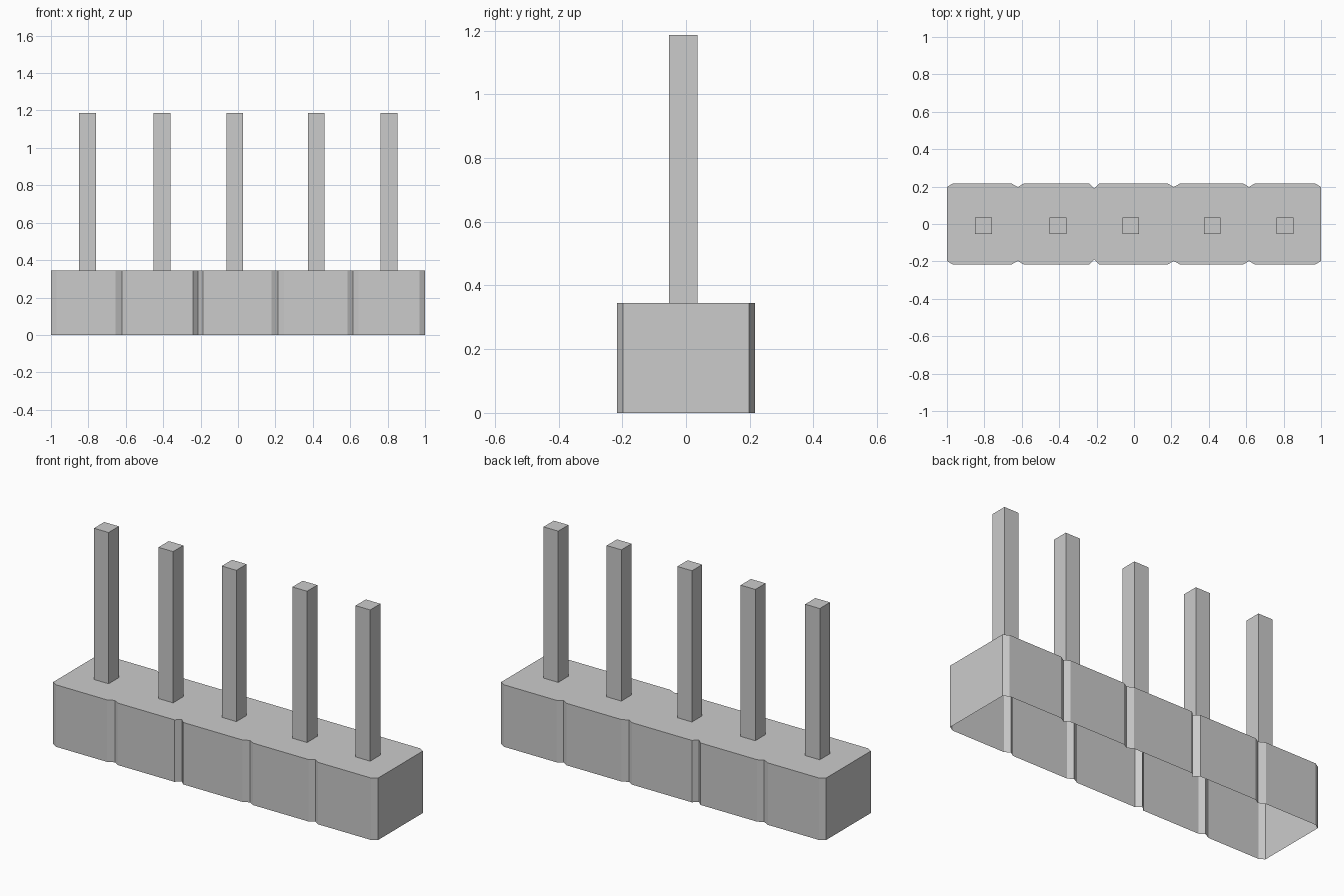
import bpy, bmesh

if "Cube" in bpy.data.objects:
    bpy.data.objects.remove(bpy.data.objects["Cube"])

BODY_H, PIN_TOP = 0.345, 1.187
HALF_W, END_W = 0.216, 0.198
PIN_SIZE, PIN_Y = 0.09, -0.009


def extruded(name, outline, z0, z1):
    """Vertical walls and a top cap over an outline; underside left open."""
    bm = bmesh.new()
    low = [bm.verts.new((x, y, z0)) for x, y in outline]
    high = [bm.verts.new((x, y, z1)) for x, y in outline]
    n = len(outline)
    for i in range(n):
        j = (i + 1) % n
        bm.faces.new((low[i], low[j], high[j], high[i]))
    bm.faces.new(high)
    mesh = bpy.data.meshes.new(name)
    bm.to_mesh(mesh)
    bm.free()
    obj = bpy.data.objects.new(name, mesh)
    bpy.context.collection.objects.link(obj)
    return obj


# Housing: one long shell with V grooves between the five segments
grooves = [(-0.655, -0.62, -0.59, END_W), (-0.24, -0.213, -0.187, 0.19),
           (0.18, 0.213, 0.245, END_W), (0.585, 0.615, 0.645, END_W)]
side = [(-1, END_W), (-0.97, HALF_W)]
for left, mid, right, depth in grooves:
    side += [(left, HALF_W), (mid, depth), (right, HALF_W)]
side += [(0.97, HALF_W), (1, END_W)]
outline = [(x, -y) for x, y in side] + side[::-1]
extruded("housing", outline, 0, BODY_H)

# Square pins standing on the housing
h = PIN_SIZE / 2
for i, x in enumerate((-0.804, -0.407, -0.017, 0.418, 0.807)):
    square = [(x - h, PIN_Y - h), (x + h, PIN_Y - h),
              (x + h, PIN_Y + h), (x - h, PIN_Y + h)]
    extruded(f"pin_{i + 1}", square, BODY_H, PIN_TOP)
